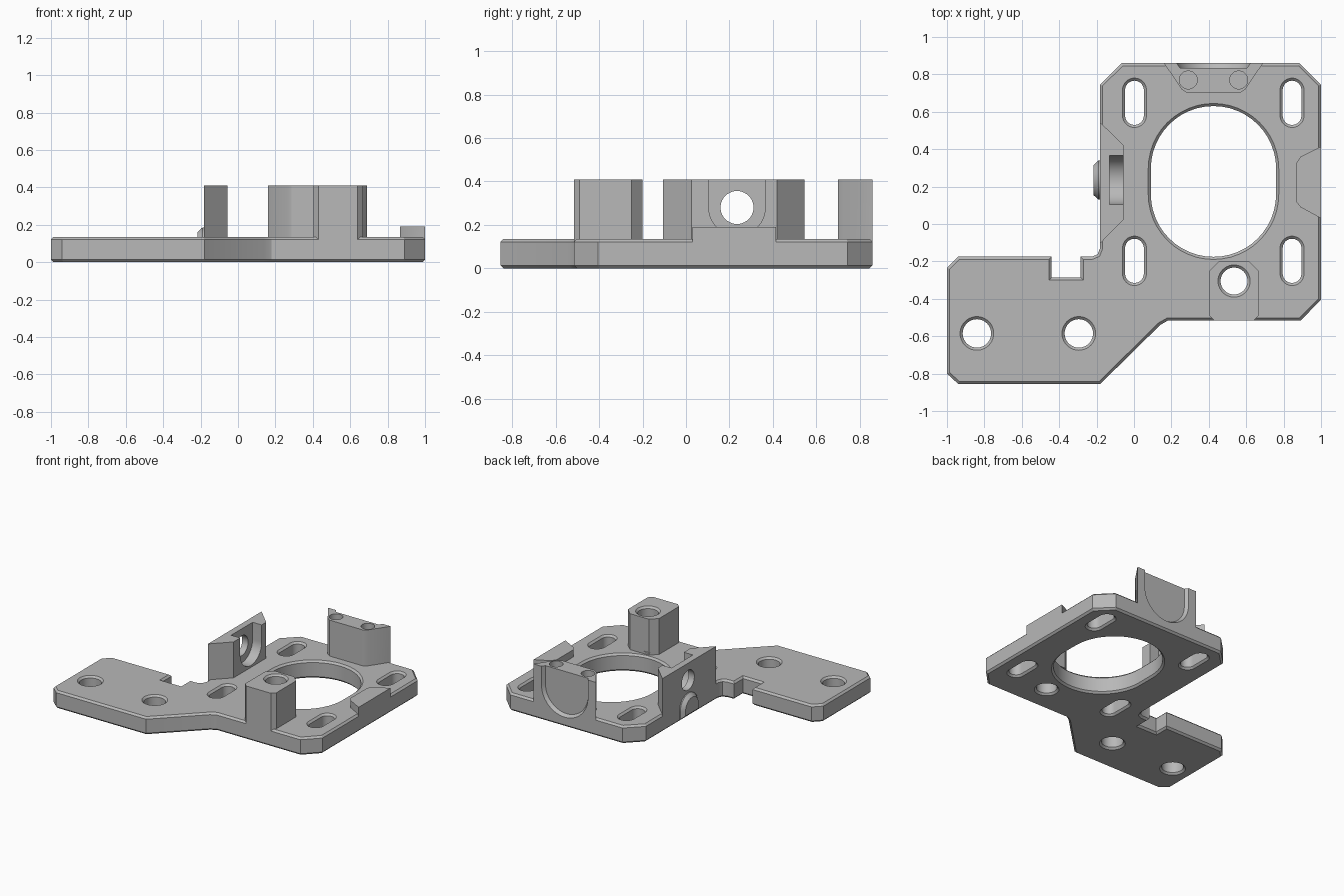
import bpy, bmesh
from math import sin, cos, pi
from mathutils import Vector

cube = bpy.data.objects.get("Cube")
if cube:
    bpy.data.objects.remove(cube, do_unlink=True)

grey = bpy.data.materials.new("matte_grey")
grey.use_nodes = True
colour = (0.48, 0.48, 0.48, 1)
grey.diffuse_color = colour
shader = next(n for n in grey.node_tree.nodes if n.type == 'BSDF_PRINCIPLED')
shader.inputs["Base Color"].default_value = colour

THICK, TOP, EDGE = 0.135, 0.41, 0.014


def arc(cx, cy, r, start, end, steps):
    return [(cx + r * cos(start + (end - start) * i / steps),
             cy + r * sin(start + (end - start) * i / steps)) for i in range(steps + 1)]


def circle(cx, cy, r):
    return arc(cx, cy, r, 0, 2 * pi, 40)[:-1]


def slot(cx, cy, r, half):
    return arc(cx, cy + half, r, 0, pi, 24) + arc(cx, cy - half, r, pi, 2 * pi, 24)


def u_shape(cx, cy, r, top):
    return arc(cx, cy, r, pi, 2 * pi, 28) + [(cx + r, top), (cx - r, top)]


def grow(points, amount):
    """Offset a counter-clockwise outline outwards with mitred corners."""
    out, n = [], len(points)
    for i in range(n):
        a, b, c = (Vector(points[(i + k) % n]) for k in (-1, 0, 1))
        d, e = (b - a).normalized(), (c - b).normalized()
        m = Vector((d.y, -d.x)) + Vector((e.y, -e.x))
        out.append(b + m * (2 * amount / m.length_squared))
    return out


def loft(name, points, layers, axis='Z'):
    """Stack offset copies of an outline; layers are (distance, growth)."""
    place = {'Z': lambda u, v, w: (u, v, w),
             'X': lambda u, v, w: (w, u, v),
             'Y': lambda u, v, w: (u, w, v)}[axis]
    bm = bmesh.new()
    rings = [[bm.verts.new(place(p[0], p[1], w)) for p in grow(points, g)]
             for w, g in layers]
    n = len(points)
    for low, high in zip(rings, rings[1:]):
        for i in range(n):
            j = (i + 1) % n
            bm.faces.new((low[i], low[j], high[j], high[i]))
    bm.faces.new(rings[0][::-1])
    bm.faces.new(rings[-1])
    bmesh.ops.recalc_face_normals(bm, faces=bm.faces)
    mesh = bpy.data.meshes.new(name)
    bm.to_mesh(mesh)
    bm.free()
    mesh.materials.append(grey)
    obj = bpy.data.objects.new(name, mesh)
    bpy.context.collection.objects.link(obj)
    return obj


def combine(body, tool, operation):
    mod = body.modifiers.new(tool.name, 'BOOLEAN')
    mod.operation, mod.solver, mod.object = operation, 'EXACT', tool
    bpy.context.view_layer.objects.active = body
    bpy.ops.object.modifier_apply(modifier=mod.name)
    bpy.data.objects.remove(tool, do_unlink=True)


def drill(points, top):
    """Through hole with a small chamfer at both mouths."""
    layers = [(-0.02, EDGE + 0.02), (EDGE, 0), (top - EDGE, 0), (top + 0.02, 0.02 + EDGE)]
    combine(plate, loft("hole_cutter", points, layers), 'DIFFERENCE')


# Base plate with chamfered rims
outline = [(-0.94, -0.855), (-0.18, -0.855), (0.14, -0.54), (0.18, -0.517),
           (0.89, -0.517), (1, -0.405), (1, 0.745), (0.885, 0.86), (-0.065, 0.86),
           (-0.182, 0.745), (-0.182, -0.13), (-0.195, -0.162), (-0.225, -0.175),
           (-0.285, -0.175), (-0.285, -0.285), (-0.44, -0.285), (-0.44, -0.175),
           (-0.94, -0.175), (-1, -0.235), (-1, -0.8)]
plate = loft("mounting_plate", outline,
             [(0, -EDGE), (EDGE, 0), (THICK - EDGE, 0), (THICK, -EDGE)])

# Front post, side wall, back block and edge pad
front_post = [(0.43, -0.517), (0.64, -0.517), (0.667, -0.49), (0.667, -0.25),
              (0.615, -0.2), (0.455, -0.2), (0.403, -0.25), (0.403, -0.49)]
side_wall = [(-0.182, -0.105), (-0.055, 0.025), (-0.055, 0.42), (-0.182, 0.545)]
back_block = [(0.16, 0.86), (0.255, 0.72), (0.285, 0.7), (0.565, 0.7),
              (0.595, 0.72), (0.69, 0.86)]
edge_pad = [(1, 0.03), (1, 0.415), (0.89, 0.36), (0.867, 0.325),
            (0.867, 0.12), (0.89, 0.09)]
for name, points, top in (("front_post", front_post, TOP), ("side_wall", side_wall, TOP),
                          ("back_block", back_block, TOP), ("edge_pad", edge_pad, 0.19)):
    combine(plate, loft(name, points, [(0.05, 0), (top, 0)]), 'UNION')

# Arched boss on the outer side of the wall
boss = [(0.13, 0.02), (0.34, 0.02)] + arc(0.235, 0.08, 0.105, 0, pi, 20)
combine(plate, loft("side_boss", boss, [(-0.217, -0.025), (-0.19, 0), (-0.15, 0)], 'X'), 'UNION')

# Large motor opening, adjustment slots and screw holes
drill(slot(0.425, 0.2275, 0.335, 0.068), THICK)
for x in (0.0025, 0.845):
    for y in (-0.197, 0.648):
        drill(slot(x, y, 0.05, 0.068), THICK)
for x in (-0.84, -0.295):
    drill(circle(x, -0.585, 0.076), THICK)
drill(circle(0.535, -0.305, 0.072), TOP)

# Blind holes in the back block and its shallow rear recess
for x in (0.29, 0.56):
    combine(plate, loft("blind_hole", circle(x, 0.77, 0.048), [(0.2, 0), (0.5, 0)]), 'DIFFERENCE')
combine(plate, loft("rear_recess", u_shape(0.425, 0.27, 0.18, 0.7),
                    [(0.835, 0), (0.88, 0.03)], 'Y'), 'DIFFERENCE')

# Open seat and cross hole in the side wall
combine(plate, loft("wall_seat", u_shape(0.235, 0.28, 0.13, 0.7),
                    [(-0.132, 0), (-0.03, 0)], 'X'), 'DIFFERENCE')
combine(plate, loft("wall_hole", circle(0.235, 0.28, 0.076),
                    [(-0.3, 0), (-0.03, 0)], 'X'), 'DIFFERENCE')

# Smooth round walls while keeping crisp edges
bpy.ops.object.select_all(action='DESELECT')
plate.select_set(True)
bpy.context.view_layer.objects.active = plate
bpy.ops.object.shade_smooth_by_angle(angle=pi / 7)
